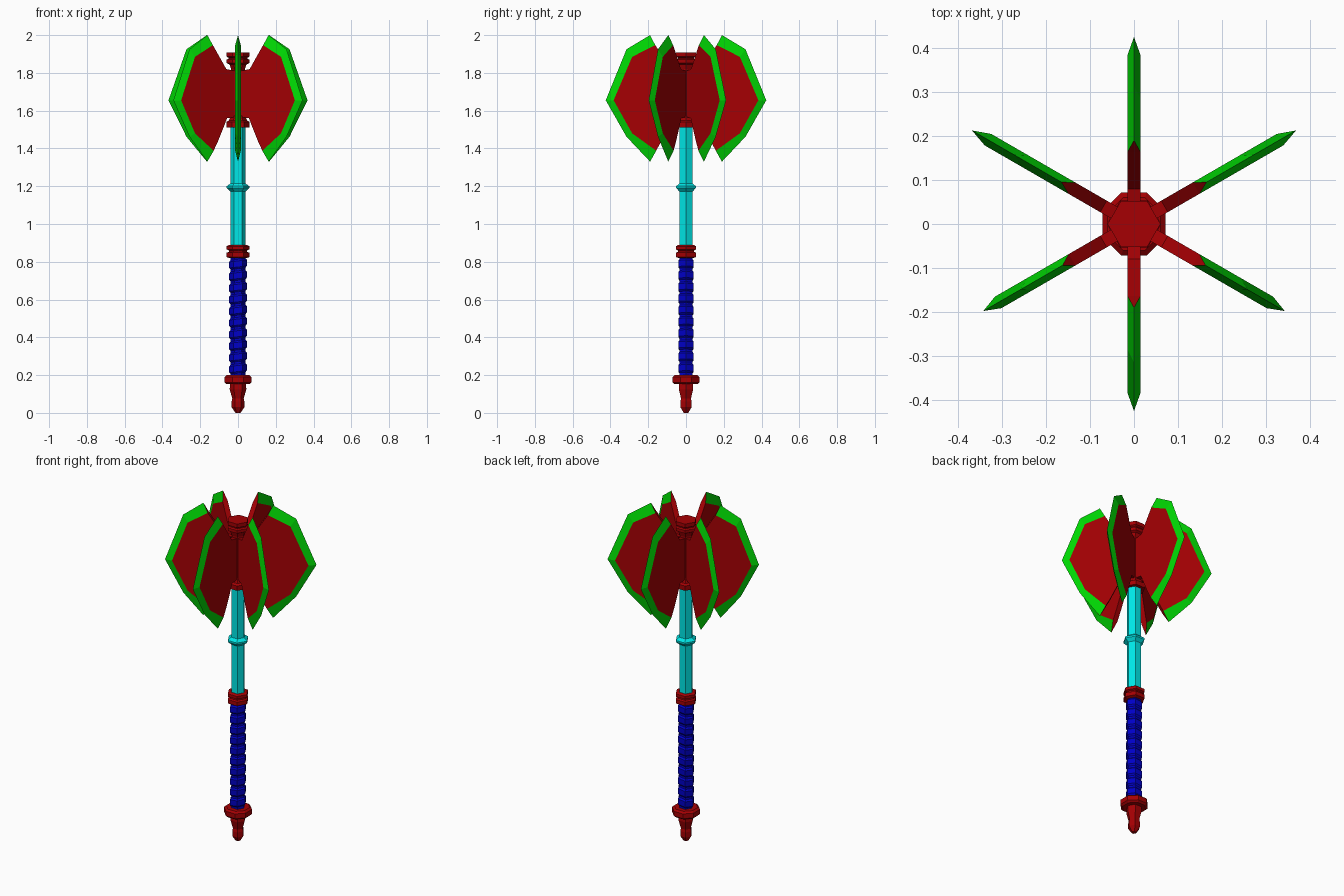
import bpy, bmesh, math
from mathutils import Matrix

cube = bpy.data.objects.get("Cube")
if cube:
    bpy.data.objects.remove(cube, do_unlink=True)


def material(name, color):
    m = bpy.data.materials.new(name)
    m.use_nodes = True
    m.diffuse_color = (*color, 1)
    m.node_tree.nodes["Principled BSDF"].inputs["Base Color"].default_value = (*color, 1)
    return m


RED = material("dark red", (0.38, 0, 0.001))
GREEN = material("bright green", (0, 0.68, 0.001))
CYAN = material("cyan", (0, 0.8, 0.8))
BLUE = material("deep blue", (0, 0, 0.58))


def finish(name, bm, mats):
    bmesh.ops.recalc_face_normals(bm, faces=bm.faces)
    mesh = bpy.data.meshes.new(name)
    bm.to_mesh(mesh)
    bm.free()
    for m in mats:
        mesh.materials.append(m)
    obj = bpy.data.objects.new(name, mesh)
    bpy.context.collection.objects.link(obj)
    return obj


def turned(name, profile, mat, tilt=0.0, sides=6, phase=0.0):
    """Faceted turned part from (radius, height) pairs, optionally sheared along x."""
    bm = bmesh.new()
    rings = []
    for r, z in profile:
        ring = []
        for i in range(sides):
            a = math.tau * (i + phase) / sides
            x = r * math.cos(a)
            ring.append(bm.verts.new((x, r * math.sin(a), z + tilt * x)))
        rings.append(ring)
    for low, high in zip(rings, rings[1:]):
        for i in range(sides):
            j = (i + 1) % sides
            bm.faces.new((low[i], low[j], high[j], high[i]))
    bm.faces.new(rings[0])
    bm.faces.new(rings[-1])
    return finish(name, bm, [mat])


# Handle, from the pommel up
turned("pommel", [(0.014, 0), (0.034, 0.03), (0.034, 0.06), (0.03, 0.075),
                  (0.044, 0.125), (0.042, 0.16)], RED)
turned("pommel_disc", [(0.065, 0.152), (0.077, 0.162), (0.077, 0.19), (0.065, 0.2)],
       RED, sides=8, phase=0.5)
turned("grip_core", [(0.039, 0.19), (0.039, 0.83)], BLUE)
pitch = 0.0615
for k in range(10):
    z = 0.235 + pitch * k
    turned(f"grip_wrap_{k + 1}", [(0.038, z - 0.026), (0.047, z - 0.016),
                                  (0.047, z + 0.016), (0.038, z + 0.026)], BLUE, tilt=0.12)
turned("grip_collar", [(0.045, 0.82), (0.06, 0.825), (0.06, 0.848), (0.048, 0.853),
                       (0.048, 0.86), (0.06, 0.865), (0.06, 0.882), (0.05, 0.888)], RED)
turned("shaft", [(0.04, 0.88), (0.04, 1.53)], CYAN)
turned("shaft_ring", [(0.04, 1.172), (0.06, 1.19), (0.06, 1.2), (0.04, 1.215)], CYAN)

# Head core and its collars
turned("head_collar", [(0.062, 1.512), (0.062, 1.54), (0.048, 1.548), (0.038, 1.575)], RED)
turned("head_core", [(0.036, 1.56), (0.036, 1.83)], RED)
turned("top_cap", [(0.036, 1.82), (0.045, 1.845), (0.06, 1.852), (0.06, 1.87),
                   (0.05, 1.875), (0.05, 1.88), (0.06, 1.886), (0.06, 1.908)], RED)

# Blade outlines as (radius, height): sharp edge, border of the flat plate, inner side
EDGE = [(0.19, 2.0), (0.315, 1.925), (0.425, 1.655), (0.315, 1.462), (0.19, 1.33)]
BORDER = [(0.163, 1.947), (0.285, 1.885), (0.383, 1.655), (0.285, 1.48), (0.158, 1.388)]
INNER = [(0.13, 1.44), (0.075, 1.56), (0, 1.57), (0, 1.805), (0.08, 1.82), (0.122, 1.885)]
HALF = 0.015


def blade(name, angle, reach):
    def spread(r):
        return r * (1 + (reach - 1) * min(1, max(0, (r - 0.15) / 0.2)))

    bm = bmesh.new()
    edge = [bm.verts.new((spread(r), 0, z)) for r, z in EDGE]
    plates = []
    for y in (-HALF, HALF):
        plate = [bm.verts.new((spread(r), y, z)) for r, z in BORDER + INNER]
        bm.faces.new(plate)
        plates.append(plate)
        # sharpened bevel
        for i in range(len(edge) - 1):
            bm.faces.new((plate[i], plate[i + 1], edge[i + 1], edge[i])).material_index = 1
    # inner side and pointed ends
    a, b = plates
    n, last = len(a), len(BORDER) - 1
    for i in range(last, n):
        j = (i + 1) % n
        bm.faces.new((a[i], a[j], b[j], b[i]))
    for p, e in ((0, 0), (last, -1)):
        bm.faces.new((a[p], b[p], edge[e]))
    obj = finish(name, bm, [RED, GREEN])
    obj.matrix_world = Matrix.Rotation(math.radians(angle), 4, "Z")


for k in range(6):
    angle = 30 + 60 * k
    blade(f"blade_{k + 1}", angle, 0.93 if angle in (210, 330) else 1.0)
